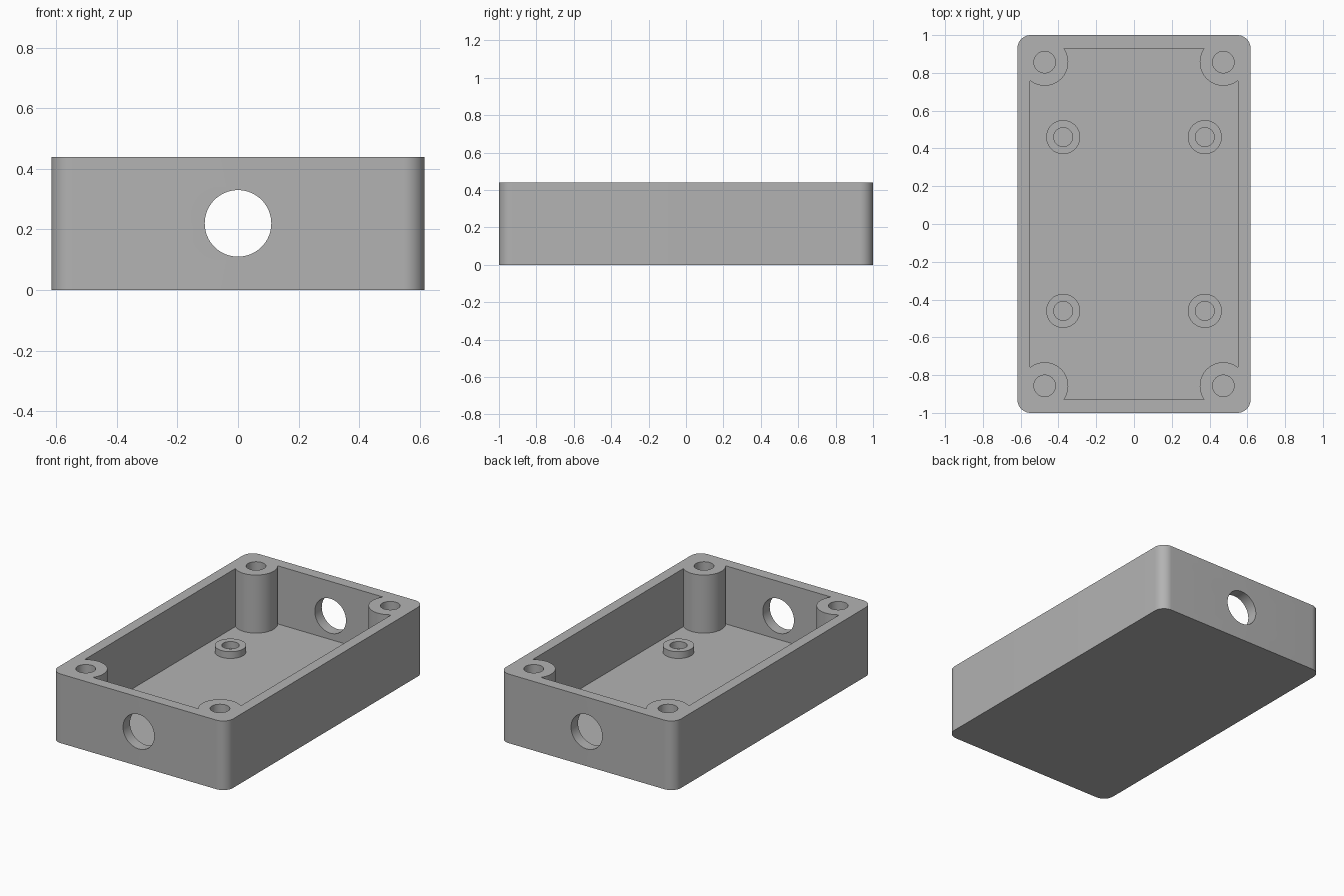
import bpy
import bmesh
from math import acos, asin, cos, sin, pi, radians

if "Cube" in bpy.data.objects:
    bpy.data.objects.remove(bpy.data.objects["Cube"])

HALF_X, HALF_Y, HEIGHT = 0.617, 1.0, 0.44
IN_X, IN_Y, FLOOR = 0.55, 0.93, 0.07
CORNER_R = 0.07
BOSS_X, BOSS_Y, BOSS_R, SCREW_R = 0.473, 0.857, 0.125, 0.057
POST_X, POST_Y, POST_R, POST_HOLE_R, POST_TOP = 0.375, 0.46, 0.09, 0.05, 0.113
PORT_R = 0.11
QUADRANTS = [(1, 1), (-1, 1), (-1, -1), (1, -1)]

grey = bpy.data.materials.new("plastic grey")
grey.use_nodes = True
grey.diffuse_color = (0.45, 0.45, 0.45, 1)
grey.node_tree.nodes["Principled BSDF"].inputs["Base Color"].default_value = grey.diffuse_color


def prism(name, outline, z0, z1):
    """Extrude a closed outline between two heights."""
    bm = bmesh.new()
    base = bm.faces.new([bm.verts.new((x, y, z0)) for x, y in outline])
    top = bmesh.ops.extrude_face_region(bm, geom=[base])["geom"]
    bmesh.ops.translate(bm, vec=(0, 0, z1 - z0),
                        verts=[v for v in top if isinstance(v, bmesh.types.BMVert)])
    bmesh.ops.recalc_face_normals(bm, faces=bm.faces)
    mesh = bpy.data.meshes.new(name)
    bm.to_mesh(mesh)
    bm.free()
    mesh.materials.append(grey)
    obj = bpy.data.objects.new(name, mesh)
    bpy.context.collection.objects.link(obj)
    return obj


def arc(cx, cy, r, a0, a1, steps):
    angles = [a0 + (a1 - a0) * i / steps for i in range(steps + 1)]
    return [(cx + r * cos(a), cy + r * sin(a)) for a in angles]


def four_corners(points):
    """Mirror a corner's points into all quadrants as one closed loop."""
    loop = []
    for sx, sy in QUADRANTS:
        corner = [(sx * x, sy * y) for x, y in points]
        loop += corner if sx * sy > 0 else corner[::-1]
    return loop


def cylinder(name, x, y, r, z0, z1):
    return prism(name, arc(x, y, r, 0, 2 * pi, 64)[:-1], z0, z1)


def combine(target, tool, operation):
    mod = target.modifiers.new(operation.title(), 'BOOLEAN')
    mod.object, mod.operation, mod.solver = tool, operation, 'EXACT'
    bpy.ops.object.select_all(action='DESELECT')
    bpy.context.view_layer.objects.active = target
    target.select_set(True)
    bpy.ops.object.modifier_apply(modifier=mod.name)
    bpy.data.objects.remove(tool)


# Outer body with rounded vertical corners
box = prism("enclosure_box", four_corners(
    arc(HALF_X - CORNER_R, HALF_Y - CORNER_R, CORNER_R, 0, pi / 2, 12)), 0, HEIGHT)

# Cavity whose corners curve around the screw bosses
start = -acos((IN_X - BOSS_X) / BOSS_R)
end = asin((IN_Y - BOSS_Y) / BOSS_R) - pi
boss_arc = arc(BOSS_X, BOSS_Y, BOSS_R, start, -pi - asin((IN_Y - BOSS_Y) / BOSS_R), 28)
combine(box, prism("cavity", four_corners(boss_arc), FLOOR, HEIGHT + 0.1), 'DIFFERENCE')

# Raised floor posts and blind screw holes
for sx, sy in QUADRANTS:
    px, py = sx * POST_X, sy * POST_Y
    combine(box, cylinder("post", px, py, POST_R, FLOOR - 0.03, POST_TOP), 'UNION')
    combine(box, cylinder("post_hole", px, py, POST_HOLE_R, FLOOR, POST_TOP + 0.1), 'DIFFERENCE')
    combine(box, cylinder("screw_hole", sx * BOSS_X, sy * BOSS_Y, SCREW_R,
                          FLOOR, HEIGHT + 0.1), 'DIFFERENCE')

# Round cable ports through both end walls
port = cylinder("cable_port", 0, 0, PORT_R, -1.2, 1.2)
port.rotation_euler.x = pi / 2
port.location.z = HEIGHT / 2
bpy.context.view_layer.update()
combine(box, port, 'DIFFERENCE')

bpy.ops.object.shade_smooth_by_angle(angle=radians(30))
